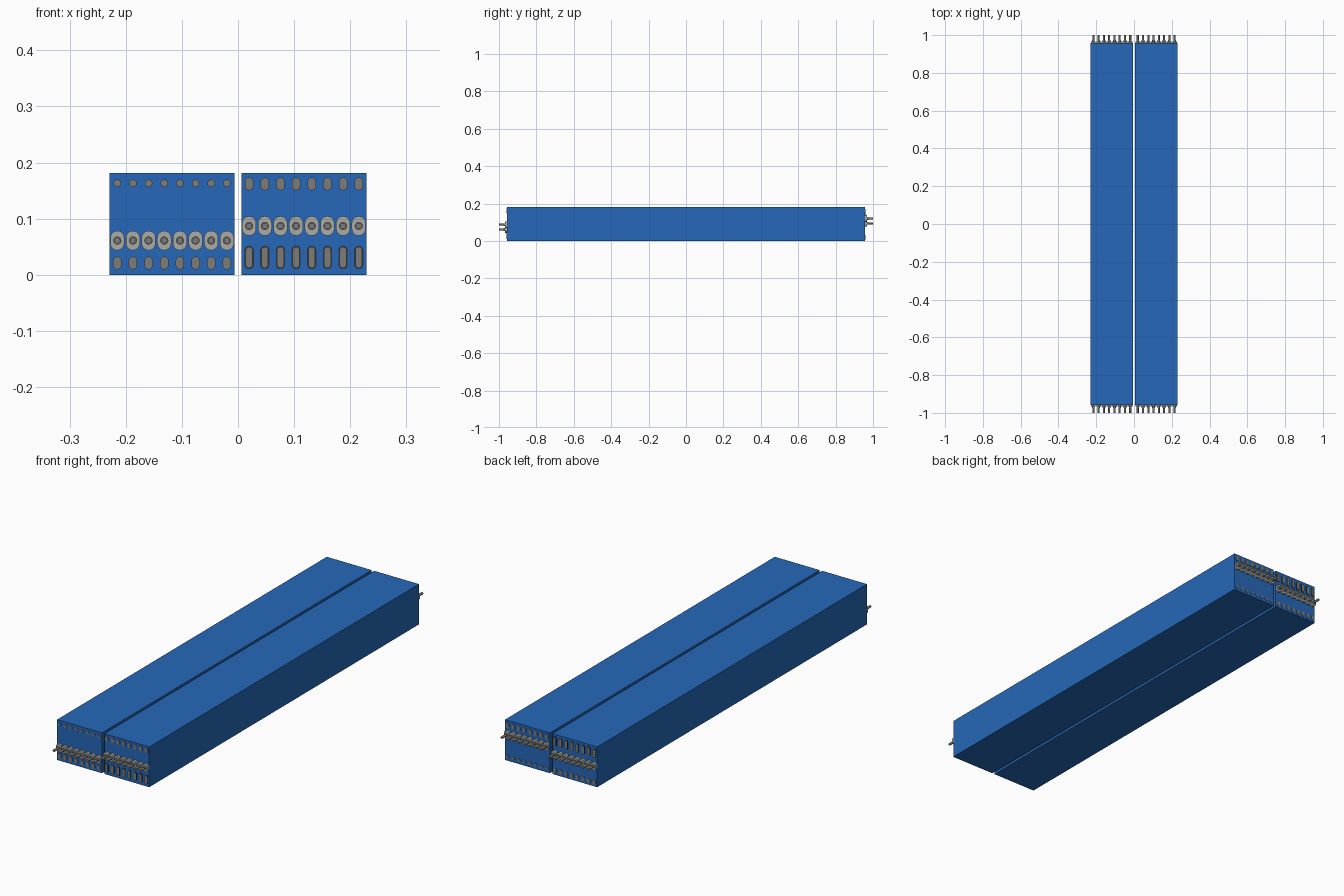
import bpy, bmesh, math

if "Cube" in bpy.data.objects:
    bpy.data.objects.remove(bpy.data.objects["Cube"])

H, BODY, TIP = 0.181, 0.957, 1.0      # block height, half length, anchor tip
GAP, EDGE = 0.006, 0.229              # inner and outer x of each block
MID = (GAP + EDGE) / 2
PITCH, COUNT = 0.0279, 8


def material(name, rgb):
    m = bpy.data.materials.new(name)
    m.diffuse_color = (*rgb, 1)
    m.use_nodes = True
    m.node_tree.nodes["Principled BSDF"].inputs["Base Color"].default_value = m.diffuse_color
    return m


blue = material("blue_paint", (0.019, 0.138, 0.479))
steel = material("steel", (0.20, 0.20, 0.19))
plate = material("plate_grey", (0.41, 0.41, 0.39))
dark = material("dark_rim", (0.03, 0.035, 0.04))


def finish(name, bm, mat, smooth=True):
    bmesh.ops.recalc_face_normals(bm, faces=bm.faces)
    mesh = bpy.data.meshes.new(name)
    bm.to_mesh(mesh)
    bm.free()
    ob = bpy.data.objects.new(name, mesh)
    bpy.context.collection.objects.link(ob)
    mesh.materials.append(mat)
    if smooth:
        bpy.ops.object.select_all(action='DESELECT')
        bpy.context.view_layer.objects.active = ob
        ob.select_set(True)
        bpy.ops.object.shade_smooth_by_angle(angle=math.radians(35))
    return ob


def stadium(w, h, n=10):
    # Upright rounded slot outline; a circle when w equals h
    r, off = w / 2, (h - w) / 2
    pts = []
    for centre, start in ((off, 0), (-off, math.pi)):
        for k in range(n + 1):
            if off < 1e-6 and k == n:
                continue
            a = start + math.pi * k / n
            pts.append((r * math.cos(a), centre + r * math.sin(a)))
    return pts


def row(name, end, block, z, w, h, d0, d1, mat):
    # Eight slot-shaped prisms across one block end, from depth d0 to d1
    # The rear end is the front end turned through the model's centre
    bm = bmesh.new()
    for i in range(COUNT):
        cx = block * MID + (i - (COUNT - 1) / 2) * PITCH
        rings = []
        for d in (d0, d1):
            ring = []
            for px, pz in stadium(w, h):
                zz = z + pz
                ring.append(bm.verts.new((end * (cx + px), -end * (BODY + d),
                                          zz if end > 0 else H - zz)))
            rings.append(ring)
        a, b = rings
        n = len(a)
        for k in range(n):
            bm.faces.new((a[k], a[(k + 1) % n], b[(k + 1) % n], b[k]))
        bm.faces.new(a)
        bm.faces.new(b)
    finish(name, bm, mat)


def anchors(tag, end, block, z):
    row(tag + "_anchor_plates", end, block, z, 0.025, 0.035, -0.001, 0.010, plate)
    row(tag + "_anchor_nuts", end, block, z, 0.0145, 0.0145, 0.009, 0.018, steel)
    row(tag + "_anchor_rods", end, block, z, 0.011, 0.011, 0.017, TIP - BODY, steel)


# Two long blocks
for side, label in ((-1, "left"), (1, "right")):
    bm = bmesh.new()
    bmesh.ops.create_cube(bm, size=1)
    bmesh.ops.scale(bm, vec=(EDGE - GAP, 2 * BODY, H), verts=bm.verts)
    bmesh.ops.translate(bm, vec=(side * MID, 0, H / 2), verts=bm.verts)
    finish(label + "_block", bm, blue, smooth=False)

# End fittings, front then rear
for end, tag in ((1, "front"), (-1, "rear")):
    # Block with round studs, anchors and short plugs
    a = tag + "_first"
    row(a + "_round_studs", end, -1, 0.163, 0.0135, 0.0135, -0.001, 0.003, steel)
    anchors(a, end, -1, 0.061)
    row(a + "_short_plugs", end, -1, 0.021, 0.015, 0.023, -0.001, 0.003, steel)
    # Block with short plugs, anchors and long rimmed slots
    b = tag + "_second"
    row(b + "_short_plugs", end, 1, 0.162, 0.015, 0.023, -0.001, 0.003, steel)
    anchors(b, end, 1, 0.087)
    row(b + "_slot_rims", end, 1, 0.031, 0.0165, 0.042, -0.001, 0.002, dark)
    row(b + "_slot_cores", end, 1, 0.031, 0.0105, 0.036, -0.001, 0.003, steel)
